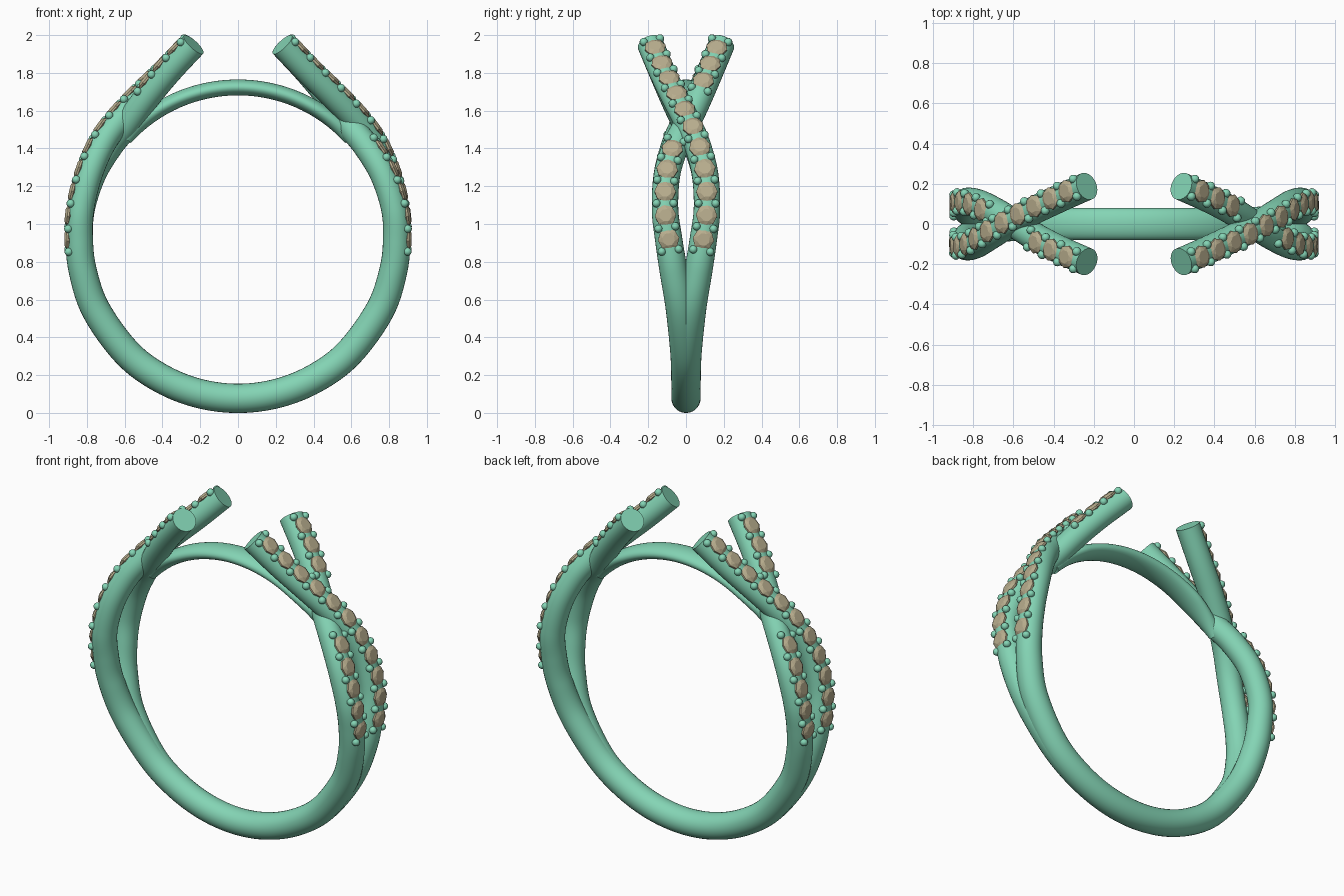
import bpy, bmesh, math
from mathutils import Vector, Matrix

if "Cube" in bpy.data.objects:
    bpy.data.objects.remove(bpy.data.objects["Cube"])

def material(name, rgb):
    m = bpy.data.materials.new(name)
    m.diffuse_color = (*rgb, 1)
    m.use_nodes = True
    m.node_tree.nodes["Principled BSDF"].inputs["Base Color"].default_value = m.diffuse_color
    return m

METAL = material("green_metal", (0.23, 0.66, 0.46))
STONE = material("tan_stone", (0.48, 0.42, 0.27))
CZ, R = 0.915, 0.838          # ring centre height and strand circle radius

def finish(bm, name, mat, smooth=True):
    bmesh.ops.recalc_face_normals(bm, faces=bm.faces)
    me = bpy.data.meshes.new(name)
    bm.to_mesh(me)
    bm.free()
    me.materials.append(mat)
    ob = bpy.data.objects.new(name, me)
    bpy.context.collection.objects.link(ob)
    if smooth:
        bpy.context.view_layer.objects.active = ob
        ob.select_set(True)
        bpy.ops.object.shade_smooth_by_angle(angle=math.radians(40))
        ob.select_set(False)
    return ob

def spline(pts, n=10):
    """Catmull-Rom curve through the points."""
    p = [2 * pts[0] - pts[1]] + pts + [2 * pts[-1] - pts[-2]]
    out = []
    for i in range(1, len(p) - 2):
        a, b, c, d = p[i - 1:i + 3]
        for k in range(n):
            t = k / n
            out.append(0.5 * (2 * b + (c - a) * t + (2 * a - 5 * b + 4 * c - d) * t**2
                              + (3 * b - a - 3 * c + d) * t**3))
    return out + [pts[-1]]

def frame(path, i):
    """Tangent, outward normal and side direction on the path."""
    t = (path[min(i + 1, len(path) - 1)] - path[max(i - 1, 0)]).normalized()
    n = Vector((t.z, 0, -t.x)).normalized()
    return t, n, n.cross(t)

def sweep(path, size, name, sides=28):
    """Elliptical tube; size(point) gives its radial and sideways radii."""
    bm = bmesh.new()
    rings = []
    for i, p in enumerate(path):
        t, n, b = frame(path, i)
        rn, rb = size(p)
        rings.append([bm.verts.new(p + n * rn * math.cos(a) + b * rb * math.sin(a))
                      for a in (2 * math.pi * k / sides for k in range(sides))])
    for r, s in zip(rings, rings[1:]):
        for k in range(sides):
            bm.faces.new((r[k], r[k - 1], s[k - 1], s[k]))
    bm.faces.new(rings[0])
    bm.faces.new(rings[-1])
    return finish(bm, name, METAL)

def strand_path(side, offsets):
    """Half strand from the ring bottom to the tip, then its half-turn copy."""
    half = []
    for deg, y in ((0, 0), (15, 0), (30, 0.001), (45, 0.006), (64, 0.03), (79, 0.066)):
        a = math.radians(deg)
        half.append(Vector((R * math.sin(a), y * side, CZ - R * math.cos(a))))
    upper = ((0.84, 0.092, 0.92), (0.832, 0.111, 1.08), (0.785, 0.1, 1.27), (0.705, 0.055, 1.43),
             (0.615, 0, 1.545), (0.5, -0.065, 1.675), (0.37, -0.128, 1.81), (0.235, -0.188, 1.95))
    for (x, y, z), o in zip(upper, offsets):
        out = Vector((x, 0, z - CZ)).normalized() * o
        half.append(Vector((x, y * side, z)) + out)
    other = [Vector((-p.x, -p.y, p.z)) for p in half[:0:-1]]
    return spline(other + half)

def stone(bm, m):
    """Faceted eight-sided stone with crown, girdle and pavilion."""
    rings = []
    for r, h, turn in ((0.03, 0.035, 0), (0.057, 0.056, 0), (0.057, 0.066, 0), (0.034, 0.079, 0.5)):
        rings.append([bm.verts.new(m @ Vector((r * math.cos(a), r * math.sin(a), h)))
                      for a in ((k + turn) * math.pi / 4 for k in range(8))])
    for r, s in zip(rings[:2], rings[1:3]):
        for k in range(8):
            bm.faces.new((r[k - 1], r[k], s[k], s[k - 1]))
    g, t = rings[2], rings[3]
    for k in range(8):
        bm.faces.new((g[k - 1], g[k], t[k - 1]))
        bm.faces.new((g[k], t[k], t[k - 1]))
    bm.faces.new(t)
    bm.faces.new(rings[0])

def set_stones(path, skip, name):
    """Row of 11 stones with shared prong pairs on both ends of a strand."""
    stones, prongs = bmesh.new(), bmesh.new()
    start = next(i for i in range(len(path) // 2, len(path)) if path[i].z > 0.92)
    dist = [0.0]
    for i in range(start + 1, len(path)):
        dist.append(dist[-1] + (path[i] - path[i - 1]).length)
    step = (dist[-1] - 0.085) / 10

    def place(s):
        if s < 0:
            t, n, b = frame(path, start)
            p = path[start] + t * s
        else:
            j = max(k for k in range(len(dist) - 1) if dist[k] <= s)
            f = (s - dist[j]) / (dist[j + 1] - dist[j])
            p = path[start + j].lerp(path[start + j + 1], f)
            t, n, b = frame(path, start + j + round(f))
        return Matrix.Translation(p) @ Matrix((t, b, n)).transposed().to_4x4()

    half_turn = Matrix.Rotation(math.pi, 4, 'Z')
    keep = [k for k in range(11) if k not in skip]
    gaps = sorted({g for k in keep for g in (k, k + 1)})
    for turn in (Matrix.Identity(4), half_turn):
        for k in keep:
            stone(stones, turn @ place(k * step))
        for g in gaps:
            m = turn @ place((g - 0.5) * step)
            for y in (-0.045, 0.045):
                bmesh.ops.create_uvsphere(prongs, u_segments=12, v_segments=8, radius=0.022,
                                          matrix=m @ Matrix.Translation((0, y, 0.058)))
    finish(stones, name + "_stones", STONE, False)
    finish(prongs, name + "_prongs", METAL)

def strand_size(p):
    r = 0.0775 - 0.0075 * min(1, max(0, (p.z - 0.5) / 0.6))
    return r, r

# Two crossing strands forming the split band
over = strand_path(1, (0, 0, 0, 0.008, 0.012, 0.006, 0, 0))
under = strand_path(-1, (0, -0.004, -0.018, -0.032, -0.034, -0.018, -0.004, 0))
sweep(over, strand_size, "over_strand")
sweep(under, strand_size, "under_strand")
set_stones(over, (), "over_strand")
set_stones(under, (5, 6, 7), "under_strand")

# Thin bridge closing the ring at the top, tapering into the crossings
def bridge_size(p):
    f = 1 - 0.55 * max(0, (abs(p.x) - 0.4) / 0.2) ** 1.5 if abs(p.x) > 0.4 else 1
    return 0.042, 0.079 * f

bridge = [Vector((0.805 * math.sin(a), 0, 0.918 + 0.805 * math.cos(a)))
          for a in (math.radians(48 - 2 * k) for k in range(49))]
sweep(bridge, bridge_size, "top_bridge")
